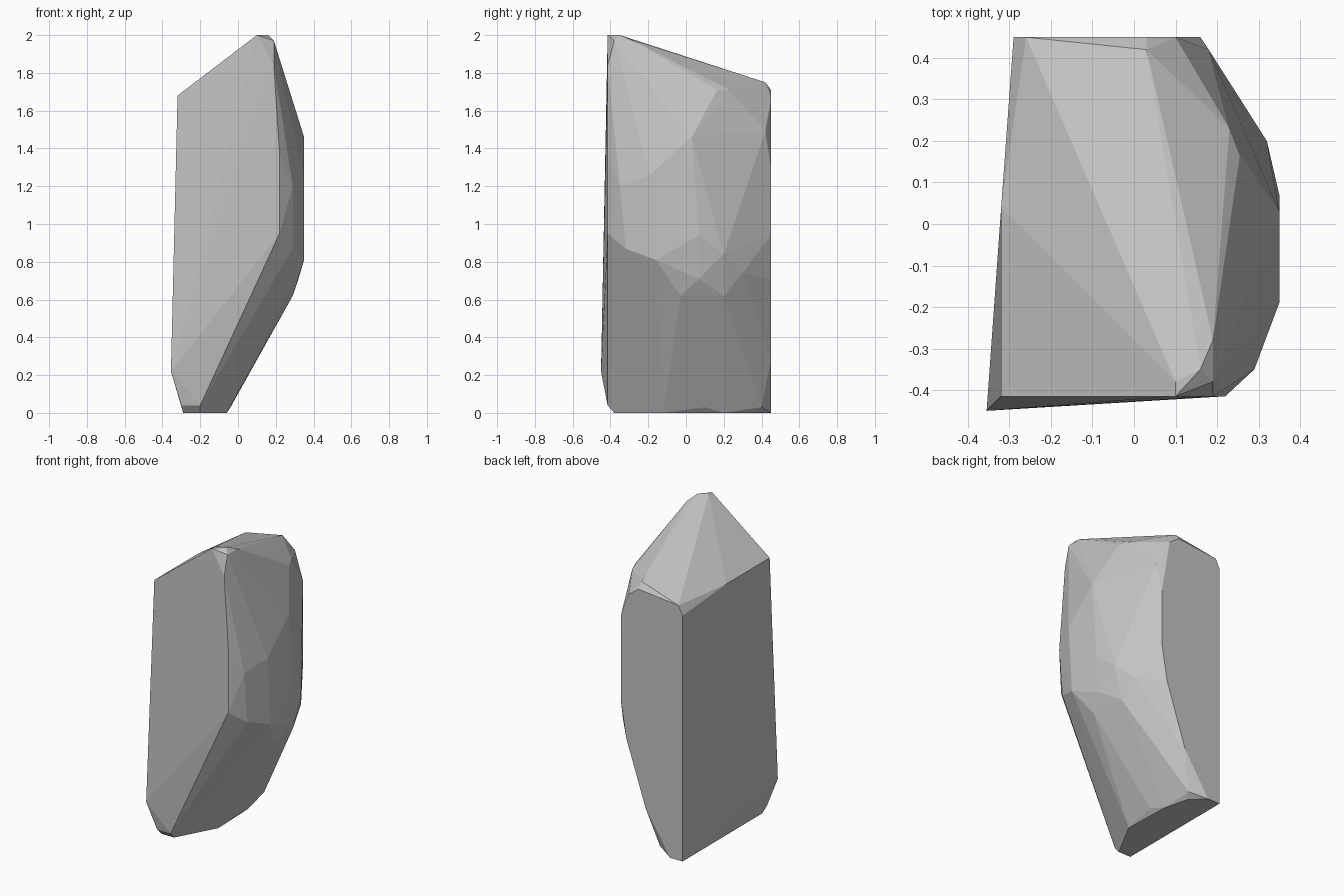
import bpy
import bmesh
import math

# Remove the default cube only
default_cube = bpy.data.objects.get("Cube")
if default_cube:
    bpy.data.objects.remove(default_cube, do_unlink=True)


def make_material(name, colour):
    material = bpy.data.materials.new(name)
    material.use_nodes = True
    material.diffuse_color = colour
    shader = material.node_tree.nodes["Principled BSDF"]
    shader.inputs["Base Color"].default_value = colour
    shader.inputs["Roughness"].default_value = 0.9
    return material


def upright(profile, y):
    """Place an (x, z) outline in a vertical plane."""
    return [(x, y, z) for x, z in profile]


def level(profile, z):
    """Place an (x, y) outline in a horizontal plane."""
    return [(x, y, z) for x, y in profile]


def hull_object(name, points, material):
    """Wrap the outlines in one flat-faced convex stone."""
    bm = bmesh.new()
    for point in points:
        bm.verts.new(point)
    result = bmesh.ops.convex_hull(bm, input=bm.verts[:])
    unused = {item for item in result["geom_interior"] + result["geom_unused"]
              if isinstance(item, bmesh.types.BMVert) and item.is_valid}
    bmesh.ops.delete(bm, geom=list(unused), context="VERTS")
    bmesh.ops.dissolve_limit(bm, angle_limit=math.radians(0.5),
                             verts=bm.verts[:], edges=bm.edges[:])
    bmesh.ops.recalc_face_normals(bm, faces=bm.faces[:])
    mesh = bpy.data.meshes.new(name)
    bm.to_mesh(mesh)
    bm.free()
    mesh.materials.append(material)
    stone = bpy.data.objects.new(name, mesh)
    bpy.context.collection.objects.link(stone)
    return stone


# Cut front face, with one corner leaning forward
front_face = upright([(-.32, 1.68), (.1, 2), (.19, 1.84), (.22, 1.37),
                      (.22, .95), (-.2, .04), (-.3, .04)], -.415)
front_corner = [(-.355, -.45, .22)]

# Cut back face
back_face = upright([(-.29, 0), (-.29, 1.62), (-.26, 1.68), (.03, 1.71),
                     (.1, 1.66), (.16, 1.3), (.16, .94), (.12, .7),
                     (-.02, .28), (-.2, .01)], .45)

# Flat base
base = level([(-.29, -.38), (-.2, -.38), (-.06, -.12),
              (-.07, .2), (-.11, .36), (-.2, .45)], 0)
base_chips = level([(-.04, .1), (-.09, .4)], .03)

# Sloping top with a worn peak
peak = level([(.1, -.38), (.16, -.35)], 2) + level([(.19, -.38), (.19, -.28)], 1.97)
top_ridge = [(-.32, .04, 1.68), (.03, .42, 1.75)]
shoulder = level([(.255, .165), (.23, .23)], 1.71)

# Rounded outer side, from the upper ring to the lower ring
upper_side = [(.35, .03, 1.46), (.35, -.19, 1.26), (.29, -.35, 1.2), (.18, .42, 1.49)]
middle_side = [(.29, -.32, .87), (.35, -.16, .81), (.35, .07, .94), (.32, .2, .84)]
lower_side = [(.32, .07, .71), (.29, -.03, .62), (.26, .2, .62), (.25, .3, .74)]

stone_grey = make_material("stone grey", (.55, .55, .55, 1))
hull_object("rock_shard",
            front_face + front_corner + back_face + base + base_chips
            + peak + top_ridge + shoulder
            + upper_side + middle_side + lower_side,
            stone_grey)
